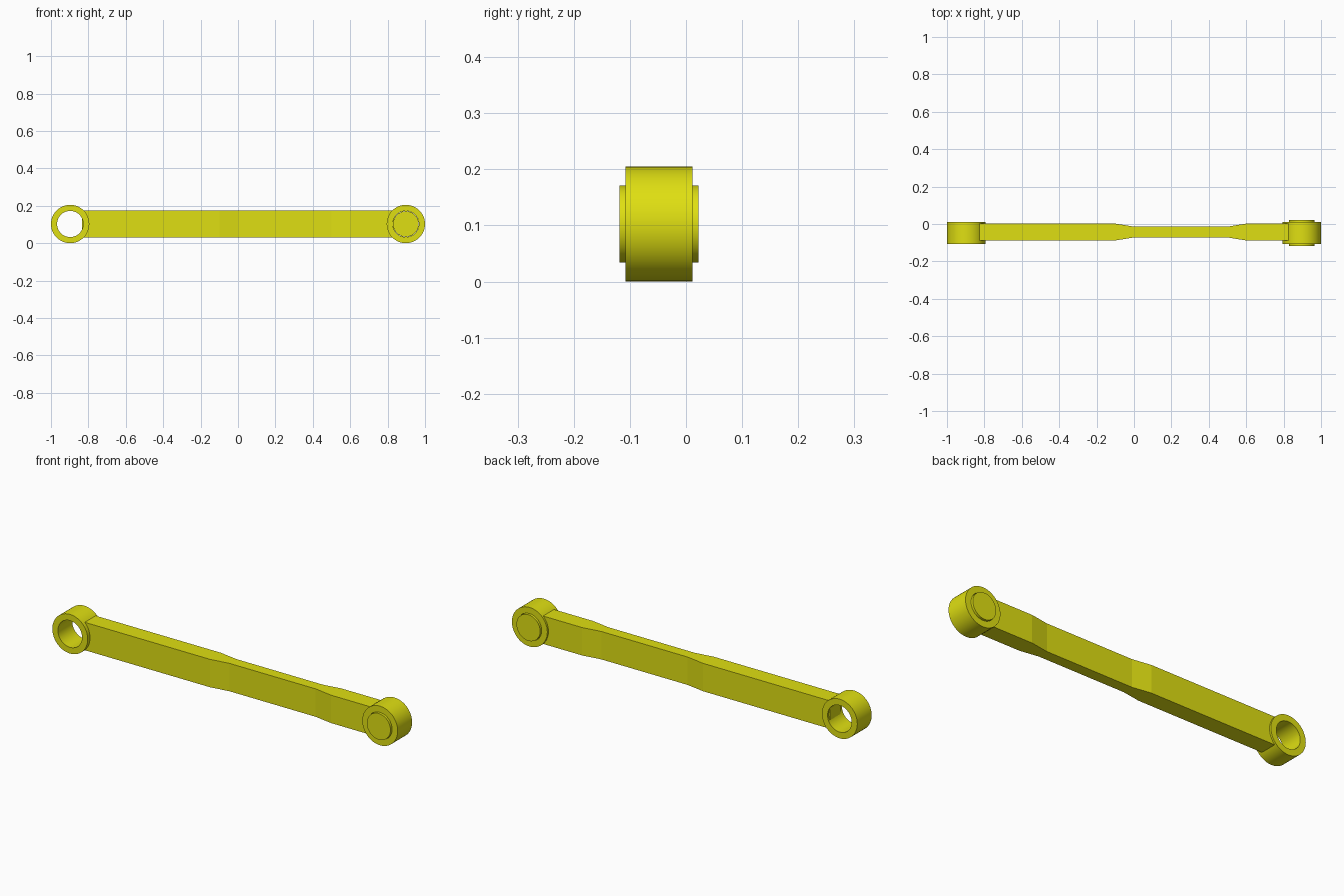
import bpy, bmesh, math
from mathutils import Matrix

if "Cube" in bpy.data.objects:
    bpy.data.objects.remove(bpy.data.objects["Cube"], do_unlink=True)

yellow = bpy.data.materials.new("yellow paint")
yellow.use_nodes = True
colour = (0.74, 0.74, 0.006, 1)
yellow.diffuse_color = colour
yellow.node_tree.nodes["Principled BSDF"].inputs["Base Color"].default_value = colour

MID_Y, MID_Z = -0.048, 0.1025
EYE_X, EYE_R, HOLE_R = 0.8975, 0.1025, 0.07
SIDES = 48


def finish(name, bm, smooth=True):
    """Turn a bmesh into a painted object."""
    bmesh.ops.recalc_face_normals(bm, faces=bm.faces)
    mesh = bpy.data.meshes.new(name)
    bm.to_mesh(mesh)
    bm.free()
    mesh.materials.append(yellow)
    obj = bpy.data.objects.new(name, mesh)
    bpy.context.collection.objects.link(obj)
    if smooth:
        bpy.ops.object.select_all(action="DESELECT")
        obj.select_set(True)
        bpy.context.view_layer.objects.active = obj
        bpy.ops.object.shade_smooth_by_angle(angle=math.radians(30))
    return obj


def lathe(name, x, profile):
    """Spin a closed (radius, y) profile around a y-directed axis."""
    bm = bmesh.new()
    verts = [bm.verts.new((x + r, MID_Y + y, MID_Z)) for r, y in profile]
    edges = [bm.edges.new((verts[i - 1], v)) for i, v in enumerate(verts)]
    bmesh.ops.spin(bm, geom=verts + edges, cent=(x, MID_Y, MID_Z),
                   axis=(0, 1, 0), angle=math.tau, steps=SIDES)
    bmesh.ops.remove_doubles(bm, verts=bm.verts, dist=0.0001)
    return finish(name, bm)


# End eyes: matching rings, the right one hollow, the left one holding a pin
for name, x in (("right_eye", -EYE_X), ("left_eye", EYE_X)):
    lathe(name, x, [(HOLE_R, -0.0595), (EYE_R, -0.0595), (EYE_R, 0.0595), (HOLE_R, 0.0595)])

# Pin standing slightly proud of both eye faces
bm = bmesh.new()
bmesh.ops.create_cone(bm, cap_ends=True, segments=SIDES, radius1=0.0685, radius2=0.0685,
                      depth=0.141, matrix=Matrix.Translation((EYE_X, MID_Y, MID_Z))
                      @ Matrix.Rotation(math.pi / 2, 4, "X"))
finish("left_pin", bm)

# Arm: plan outline with a thinner waist, extruded upwards
stations = [(-0.834, 0.045), (-0.1, 0.045), (0, 0.029),
            (0.5, 0.029), (0.6, 0.045), (0.834, 0.045)]
ARM_Y, ARM_H = -0.043, 0.073
bm = bmesh.new()
rings = []
for x, half in stations:
    rings.append([bm.verts.new((x, ARM_Y + sy * half, MID_Z + sz * ARM_H))
                  for sy, sz in ((-1, -1), (1, -1), (1, 1), (-1, 1))])
for a, b in zip(rings, rings[1:]):
    for i in range(4):
        bm.faces.new((a[i - 1], a[i], b[i], b[i - 1]))
bm.faces.new(rings[0])
bm.faces.new(rings[-1])
finish("link_arm", bm, smooth=False)
